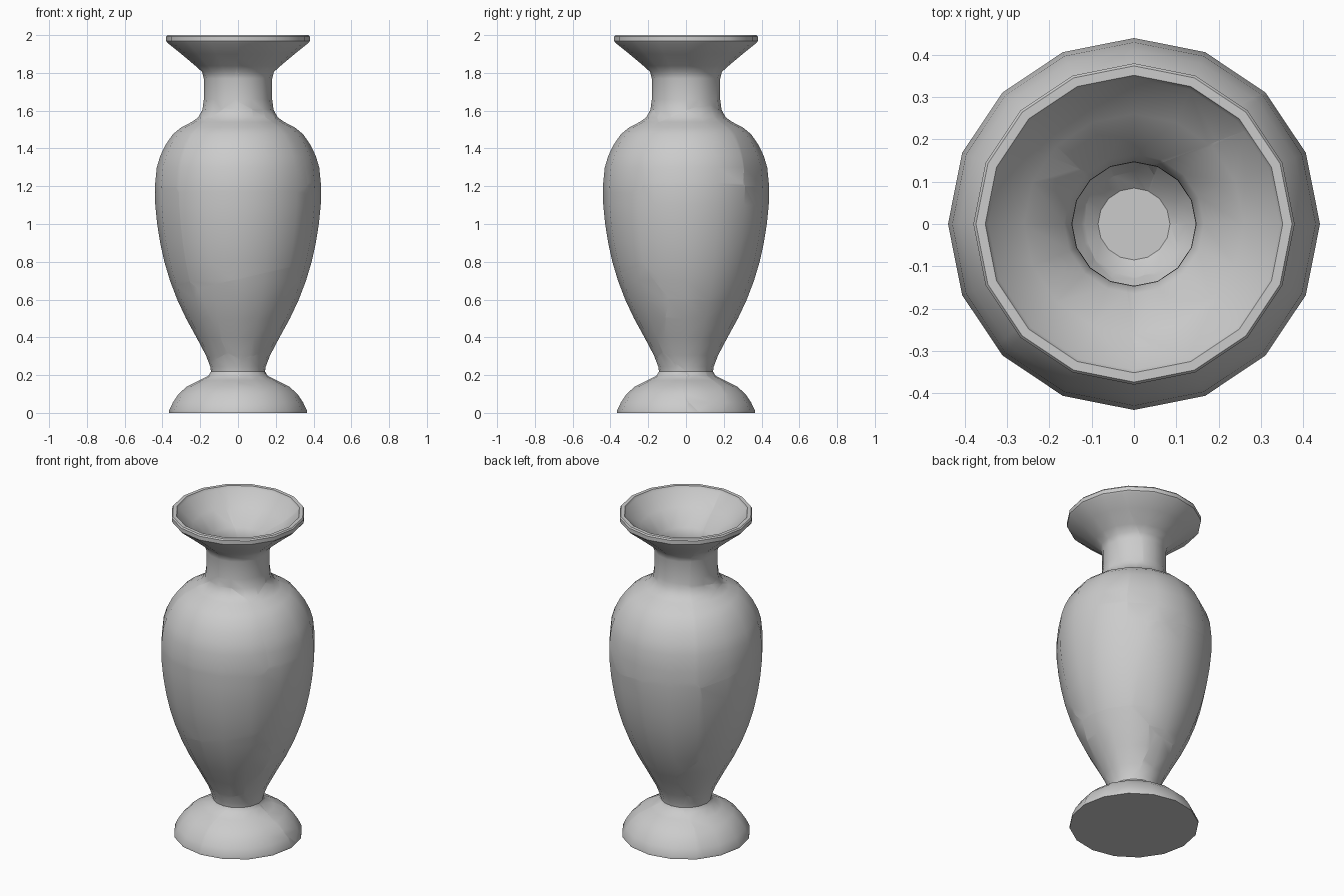
import bpy, bmesh, math
from mathutils import Vector

if "Cube" in bpy.data.objects:
    bpy.data.objects.remove(bpy.data.objects["Cube"])

SIDES = 16

# Lathe profile (radius, z): outside from foot to rim, then inside down to floor
OUTER = [(.365, 0), (.365, .012), (.345, .055), (.315, .1), (.27, .14), (.205, .172),
         (.155, .198), (.143, .22), (.147, .245), (.17, .305), (.22, .4), (.275, .5),
         (.322, .6), (.36, .7), (.39, .8), (.412, .9), (.428, 1.0), (.438, 1.1),
         (.44, 1.2), (.43, 1.3), (.412, 1.36), (.383, 1.42), (.345, 1.475), (.3, 1.512), (.245, 1.54),
         (.21, 1.565), (.188, 1.605), (.181, 1.66), (.181, 1.77), (.19, 1.805), (.225, 1.837),
         (.3, 1.9), (.372, 1.958), (.38, 1.968), (.38, 1.992)]
INNER = [(.374, 2.0), (.352, 2.0), (.345, 1.985), (.26, 1.91), (.165, 1.825), (.147, 1.78), (.146, 1.65),
         (.155, 1.59), (.2, 1.53), (.29, 1.475), (.36, 1.39), (.4, 1.2), (.39, 1.0),
         (.35, .8), (.285, .6), (.185, .4), (.125, .3), (.085, .265)]

# Centre of each shard of the cracked vase
SHARDS = {
    "front_shoulder": (0, -.38, 1.4), "front_belly": (0, -.4, .94),
    "front_lower": (.1, -.4, .5), "right_belly": (.45, .1, .92),
    "right_shoulder": (.42, .1, 1.52), "right_lower": (.4, .06, .26),
    "left_belly": (-.5, -.05, .92), "left_shoulder": (-.42, .03, 1.42),
    "left_lower": (-.38, -.1, .36), "back_shoulder": (.02, .42, 1.42),
    "back_belly": (-.05, .5, .82), "rim_left": (-.25, -.12, 1.86),
    "rim_right": (.2, -.06, 1.86), "rim_back": (0, .37, 1.9),
    "foot_left": (-.18, -.08, .02), "foot_right": (.2, -.14, .0),
    "foot_back": (.02, .35, .03),
}


def lathe():
    bm = bmesh.new()
    rings = []
    for r, z in OUTER + INNER:
        rings.append([bm.verts.new((r * math.cos(2 * math.pi * i / SIDES),
                                    r * math.sin(2 * math.pi * i / SIDES), z))
                      for i in range(SIDES)])
    for a, b in zip(rings, rings[1:]):
        for i in range(SIDES):
            j = (i + 1) % SIDES
            bm.faces.new((a[i], a[j], b[j], b[i]))
    bm.faces.new(rings[0][::-1])   # underside of the foot
    bm.faces.new(rings[-1])        # inside floor
    bm.normal_update()
    return bm


def cut(bm, point, normal):
    # Slice away the far side of a plane and cap the break
    res = bmesh.ops.bisect_plane(bm, geom=bm.verts[:] + bm.edges[:] + bm.faces[:], dist=1e-6,
                                 plane_co=point, plane_no=normal, clear_outer=True)
    edges = [e for e in res["geom_cut"]
             if isinstance(e, bmesh.types.BMEdge) and e.is_valid and e.is_boundary]
    if len(edges) < 3:
        return
    fill = bmesh.ops.triangle_fill(bm, edges=edges, use_beauty=False, normal=normal)
    for f in fill["geom"]:
        if isinstance(f, bmesh.types.BMFace):
            f.normal_update()
            if f.normal.dot(normal) < 0:
                f.normal_flip()


vase = lathe()
for name, centre in SHARDS.items():
    c = Vector(centre)
    bm = vase.copy()
    for other, pos in SHARDS.items():
        if other != name and bm.faces:
            o = Vector(pos)
            cut(bm, (c + o) / 2, (o - c).normalized())
    if bm.faces:
        for f in bm.faces:
            f.smooth = True
        mesh = bpy.data.meshes.new(name)
        bm.to_mesh(mesh)
        mesh.set_sharp_from_angle(angle=math.radians(35))
        bpy.context.collection.objects.link(bpy.data.objects.new(name, mesh))
    bm.free()
vase.free()
